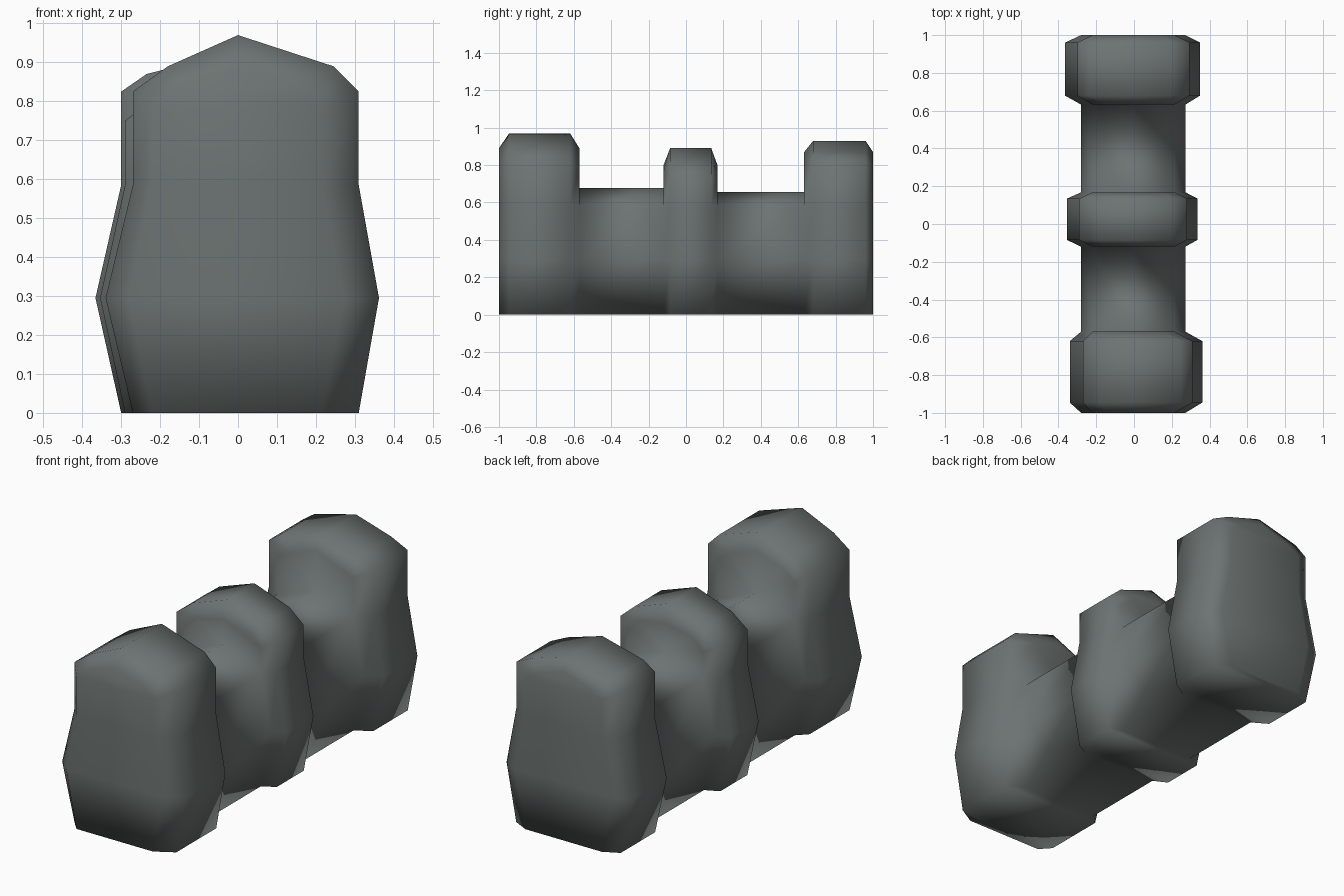
import bpy, bmesh

if "Cube" in bpy.data.objects:
    bpy.data.objects.remove(bpy.data.objects["Cube"])

# One stone colour
stone = bpy.data.materials.new("grey_stone")
stone.diffuse_color = (0.15, 0.172, 0.167, 1)
stone.use_nodes = True
stone.node_tree.nodes["Principled BSDF"].inputs["Base Color"].default_value = stone.diffuse_color

bm = bmesh.new()


def ring(y, base, belly, slope, shoulder_z, slope_z, top):
    """Closed cross-section; each width is a (left, right) pair."""
    def side(k):
        return [(base[k], 0), (belly[k], 0.295), (base[k], 0.585),
                (base[k], shoulder_z), (slope[k], slope_z)]
    pts = side(1) + [(0, top)] + side(0)[::-1]
    return [bm.verts.new((x, y, z)) for x, z in pts]


def loft(a, b):
    n = len(a)
    for i in range(n):
        j = (i + 1) % n
        bm.faces.new((a[i], a[j], b[j], b[i]))


def cap(r):
    """Close an outer end with horizontal strips."""
    for i in range(4):
        bm.faces.new((r[i], r[i + 1], r[9 - i], r[10 - i]))
    bm.faces.new((r[4], r[5], r[6]))


def wall_end(r, y, top):
    """Inner end of a block: upper face around the wall ridge, returns wall ring."""
    peak = bm.verts.new((0, y, top))
    bm.faces.new((r[2], r[3], r[4], r[5], peak))
    bm.faces.new((r[5], r[6], r[7], r[8], peak))
    return [r[0], r[1], r[2], peak, r[8], r[9], r[10]]


# Blocks: y stations, base, belly, slope widths, shoulder/slope/top heights, rim drop
blocks = [
    ((-1.0, -0.945, -0.62, -0.57), (-0.27, 0.31), (-0.34, 0.362), (-0.18, 0.245), 0.825, 0.89, 0.97, 0.08),
    ((-0.12, -0.085, 0.135, 0.168), (-0.29, 0.28), (-0.354, 0.335), (-0.2, 0.2), 0.75, 0.82, 0.89, 0.09),
    ((0.632, 0.68, 0.96, 1.0), (-0.30, 0.295), (-0.366, 0.35), (-0.235, 0.2), 0.825, 0.87, 0.93, 0.06),
]
ends = []
for ys, base, belly, slope, sh, sl, top, drop in blocks:
    inset = ((-0.22, 0.215), (-0.28, 0.272), (-0.15, 0.15), sh - 0.04, sl - 0.05, top - drop)
    full = (base, belly, slope, sh, sl, top)
    rings = [ring(y, *(full if k in (1, 2) else inset)) for k, y in enumerate(ys)]
    for a, b in zip(rings, rings[1:]):
        loft(a, b)
    ends.append((rings[0], rings[3], ys))

# Outer ends
cap(ends[0][0])
cap(ends[2][1])

# Lower wall spans between the blocks
for k, top in enumerate((0.677, 0.655)):
    a, b = ends[k], ends[k + 1]
    loft(wall_end(a[1], a[2][3], top), wall_end(b[0], b[2][0], top))

bmesh.ops.recalc_face_normals(bm, faces=bm.faces)
for f in bm.faces:
    f.smooth = True

mesh = bpy.data.meshes.new("stone_wall")
bm.to_mesh(mesh)
bm.free()
mesh.materials.append(stone)
bpy.context.collection.objects.link(bpy.data.objects.new("stone_wall", mesh))
